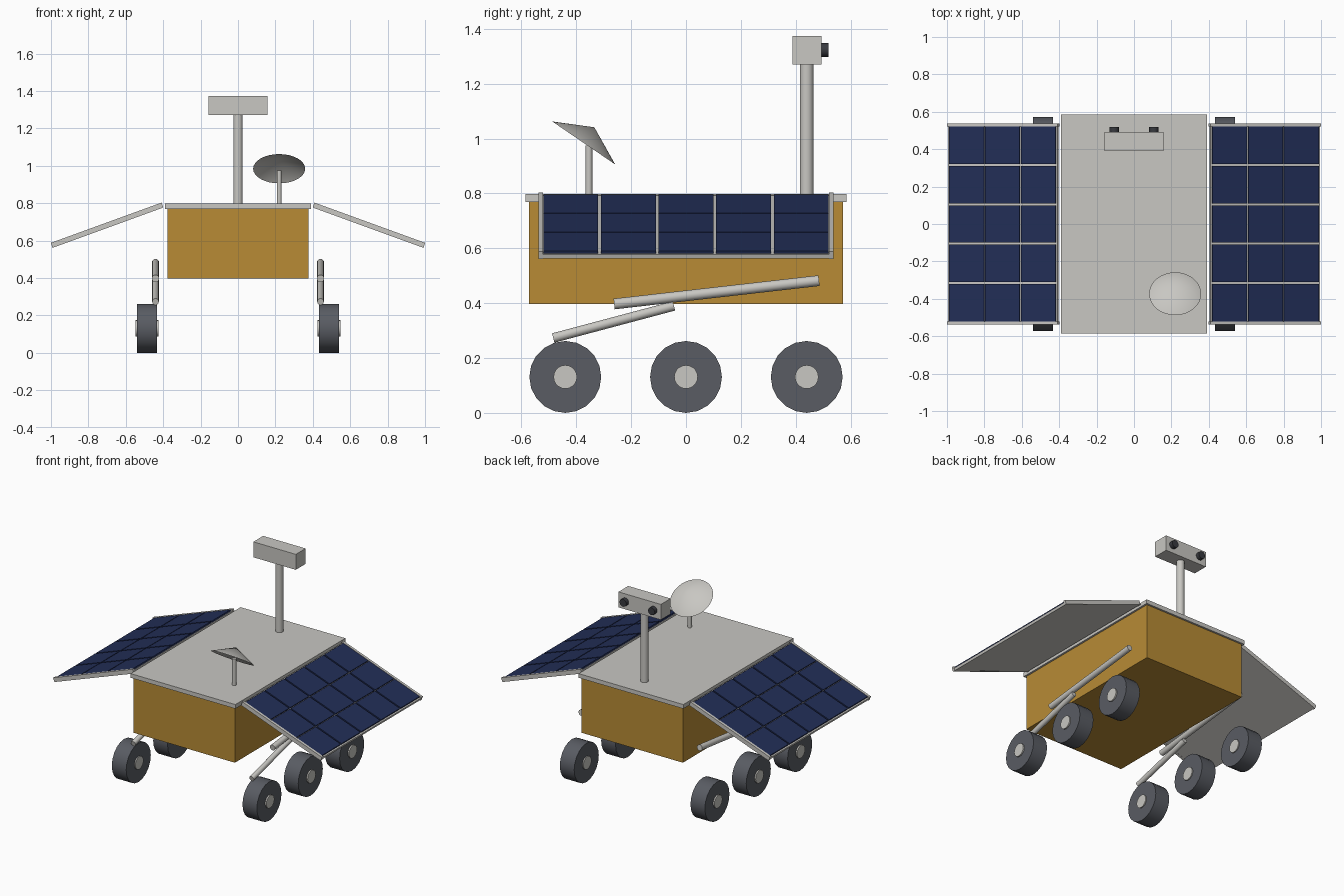
import bpy
from math import radians
from mathutils import Vector, Matrix

cube = bpy.data.objects.get("Cube")
if cube:
    bpy.data.objects.remove(cube, do_unlink=True)


def material(name, rgb):
    m = bpy.data.materials.new(name)
    m.use_nodes = True
    m.diffuse_color = (*rgb, 1)
    m.node_tree.nodes["Principled BSDF"].inputs["Base Color"].default_value = (*rgb, 1)
    return m


GOLD = material("gold foil", (0.48, 0.26, 0.036))
GREY = material("light grey metal", (0.58, 0.57, 0.54))
TYRE = material("dark grey tyre", (0.1, 0.107, 0.125))
BLUE = material("solar cell blue", (0.016, 0.027, 0.095))
LENS = material("lens black", (0.04, 0.042, 0.05))


def finish(obj, name, mat, smooth=False):
    obj.name = name
    obj.data.materials.append(mat)
    if smooth:
        bpy.ops.object.shade_smooth_by_angle(angle=radians(35))
    return obj


def box(name, mat, center, size, frame=Matrix()):
    """Box placed at center inside an optional local frame."""
    bpy.ops.mesh.primitive_cube_add(size=1)
    obj = bpy.context.object
    obj.matrix_world = frame @ Matrix.Translation(center) @ Matrix.Diagonal((*size, 1))
    return finish(obj, name, mat)


def rod(name, mat, start, end, radius, sides=20):
    """Cylinder running between two points."""
    a, b = Vector(start), Vector(end)
    bpy.ops.mesh.primitive_cylinder_add(
        vertices=sides, radius=radius, depth=(b - a).length, location=(a + b) / 2,
        rotation=(b - a).to_track_quat('Z', 'Y').to_euler())
    return finish(bpy.context.object, name, mat, True)


# Body and deck
box("body", GOLD, (0, 0, 0.585), (0.755, 1.145, 0.375))
box("deck", GREY, (0, 0, 0.783), (0.78, 1.17, 0.028))

# Camera mast
rod("mast", GREY, (0, 0.44, 0.79), (0, 0.44, 1.28), 0.025)
box("camera_head", GREY, (0, 0.441, 1.322), (0.316, 0.104, 0.104))

# Dish antenna: an open shallow cone on a post
rod("dish_post", GREY, (0.22, -0.354, 0.79), (0.22, -0.354, 0.975), 0.0125)
axis = Vector((0, 0.564, 0.826))
bpy.ops.mesh.primitive_cone_add(
    vertices=32, radius1=0.139, radius2=0, depth=0.069, end_fill_type='NOTHING',
    location=Vector((0.22, -0.373, 0.984)) + axis * 0.0345,
    rotation=(radians(-34.3), 0, 0))
finish(bpy.context.object, "dish", GREY, True)

for side, s in (("left", 1), ("right", -1)):
    # Camera lens
    rod(side + "_lens", LENS, (s * 0.106, 0.48, 1.323), (s * 0.106, 0.519, 1.323), 0.025)

    # Wheels with protruding hubs
    for place, y in (("front", -0.44), ("middle", 0), ("rear", 0.44)):
        label = side + "_" + place
        rod(label + "_wheel", TYRE, (s * 0.433, y, 0.131), (s * 0.54, y, 0.131), 0.131)
        rod(label + "_hub", GREY, (s * 0.426, y, 0.131), (s * 0.549, y, 0.131), 0.043)

    # Suspension arms
    x = s * 0.441
    rod(side + "_rocker_arm", GREY, (x, -0.262, 0.397), (x, 0.485, 0.482), 0.0195)
    rod(side + "_bogie_arm", GREY, (x, -0.484, 0.273), (x, -0.044, 0.39), 0.0175)

    # Sloping solar wing: backing, end rails and a grid of cells
    wing = Matrix.Translation((s * 0.7, 0, 0.682)) @ Matrix.Rotation(s * radians(20), 4, 'Y')
    box(side + "_wing_panel", GREY, (0, 0, -0.005), (0.624, 1.06, 0.016), wing)
    for end, y in (("front", -0.529), ("rear", 0.529)):
        box(side + "_" + end + "_wing_rail", GREY, (0, y, 0), (0.63, 0.017, 0.028), wing)
    for i in range(3):
        for j in range(5):
            box(side + "_solar_cell", BLUE, ((i - 1) * 0.204, (j - 2) * 0.21, 0.0065),
                (0.197, 0.2, 0.011), wing)
